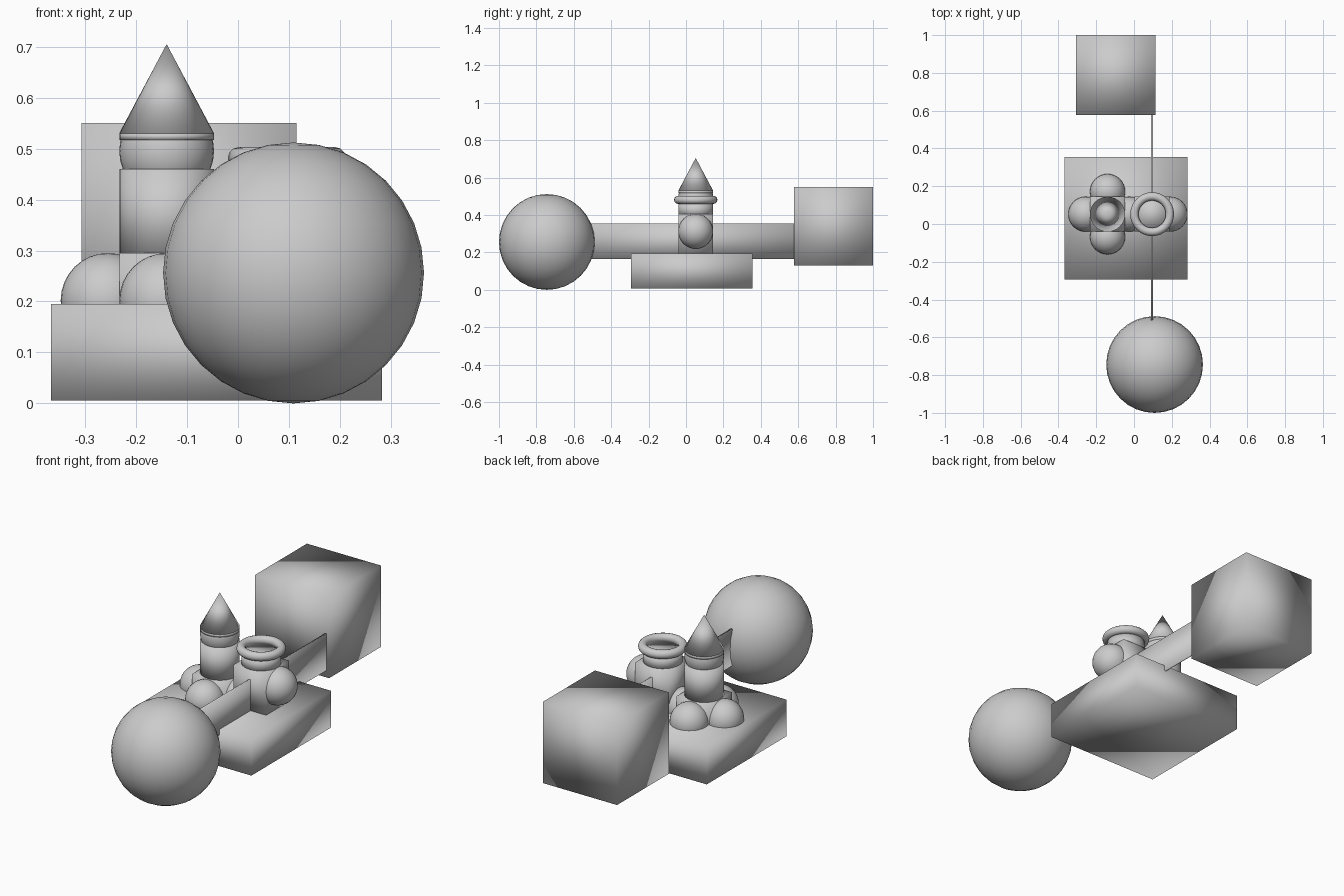
import bpy
import math

if "Cube" in bpy.data.objects:
    bpy.data.objects.remove(bpy.data.objects["Cube"])

grey = bpy.data.materials.new("plain_grey")
grey.diffuse_color = (0.6, 0.6, 0.6, 1)
grey.use_nodes = True
grey.node_tree.nodes["Principled BSDF"].inputs["Base Color"].default_value = grey.diffuse_color


def finish(name):
    ob = bpy.context.object
    ob.name = name
    ob.data.materials.clear()
    ob.data.materials.append(grey)
    for p in ob.data.polygons:      # the whole model is smooth shaded, boxes included
        p.use_smooth = True
    return ob


def box(name, lo, hi):
    bpy.ops.mesh.primitive_cube_add(size=1, location=[(a + b) / 2 for a, b in zip(lo, hi)])
    ob = bpy.context.object
    for v in ob.data.vertices:
        v.co = [c * (b - a) for c, a, b in zip(v.co, lo, hi)]
    return finish(name)


def ball(name, loc, r):
    bpy.ops.mesh.primitive_uv_sphere_add(segments=32, ring_count=16, radius=r, location=loc)
    return finish(name)


def drum(name, x, y, z0, z1, r, r_top=None):
    bpy.ops.mesh.primitive_cone_add(vertices=32, radius1=r, radius2=r if r_top is None else r_top,
                                    depth=z1 - z0, location=(x, y, (z0 + z1) / 2))
    return finish(name)


R = 0.093      # shared half width of the small parts
TY = 0.052     # towers' y position

# Base slab, large end shapes and the thin wall joining them
box("base_slab", (-0.367, -0.295, 0.006), (0.283, 0.355, 0.195))
ball("large_ball", (0.109, -0.744, 0.256), 0.256)
box("large_cube", (-0.307, 0.578, 0.13), (0.115, 1.0, 0.55))
box("thin_wall", (0.091, -0.52, 0.166), (0.1, 0.60, 0.355))

# Pointed tower: cube foot with four side balls, shaft, ball and cone roof
LX = -0.14
box("pointed_tower_foot", (LX - R, TY - R, 0.109), (LX + R, TY + R, 0.295))
for i in range(4):
    a = i * math.pi / 2
    ball(f"foot_ball_{i + 1}", (LX + 0.115 * math.cos(a), TY + 0.12 * math.sin(a), 0.202), R)
drum("pointed_tower_shaft", LX, TY, 0.28, 0.46, R)
ball("pointed_tower_ball", (LX, TY, 0.495), R)
drum("roof_rim", LX, TY, 0.517, 0.53, R)
drum("cone_roof", LX, TY, 0.53, 0.705, R, 0)

# Ringed tower: box body with a side ball, shaft and top ring
RX = 0.096
box("ringed_tower_body", (RX - R, TY - R, 0.19), (RX + R, TY + R, 0.406))
ball("ringed_tower_ball", (RX + 0.095, TY, 0.313), R)
drum("ringed_tower_shaft", RX, TY, 0.39, 0.465, R)
bpy.ops.mesh.primitive_torus_add(major_radius=0.094, minor_radius=0.022, major_segments=32,
                                 minor_segments=12, location=(RX, TY, 0.481))
finish("top_ring")
